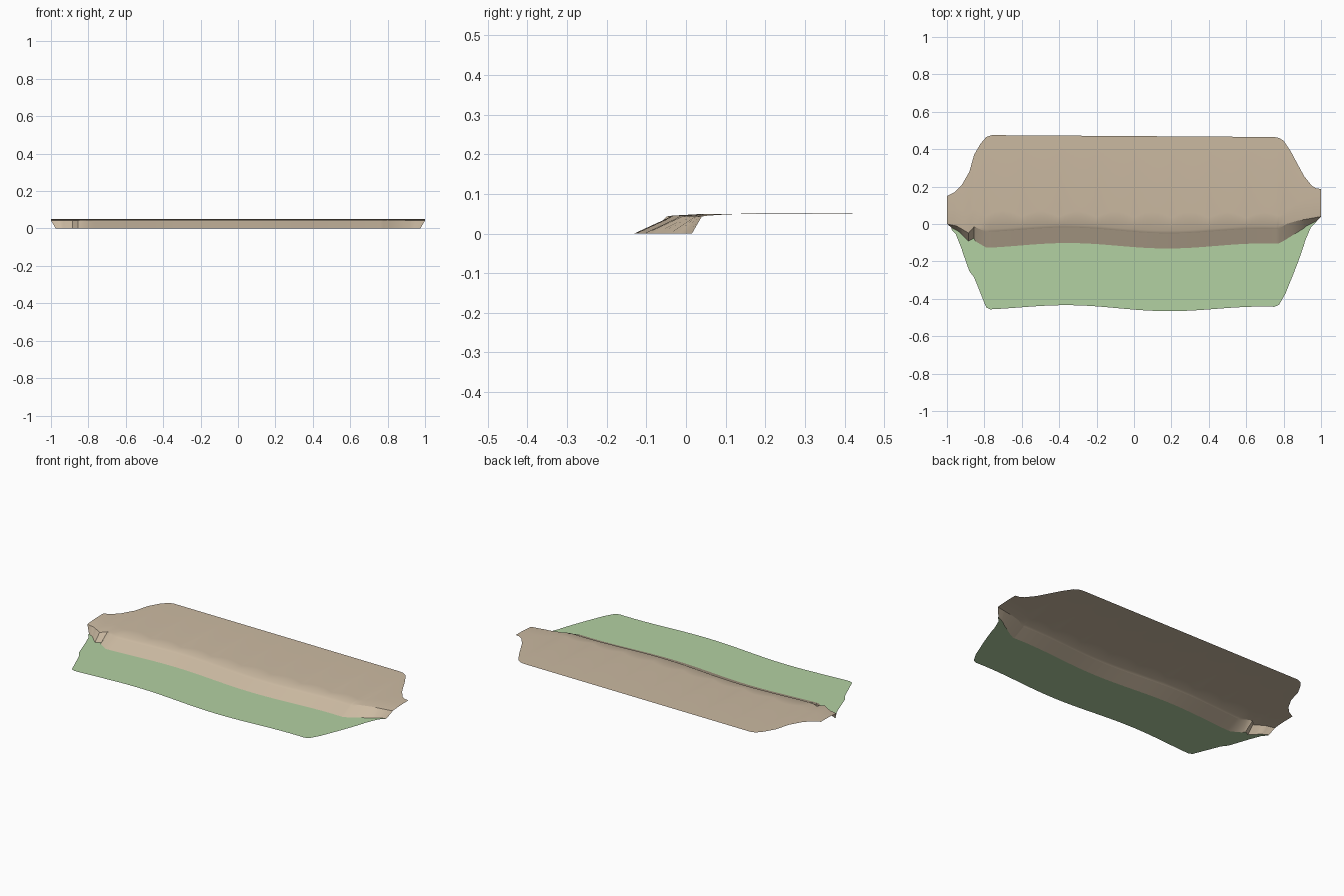
import bpy, math

cube = bpy.data.objects.get("Cube")
if cube:
    bpy.data.objects.remove(cube, do_unlink=True)


def material(name, color):
    m = bpy.data.materials.new(name)
    m.use_nodes = True
    m.diffuse_color = (*color, 1)
    m.node_tree.nodes["Principled BSDF"].inputs["Base Color"].default_value = (*color, 1)
    return m


sand = material("sand tan", (0.60, 0.49, 0.36))
grass = material("grass green", (0.45, 0.64, 0.36))


def lerp(points, x):
    for (a, p), (b, q) in zip(points, points[1:]):
        if x <= b:
            return p + (q - p) * max(0, x - a) / (b - a)
    return points[-1][1]


def wave(x):
    """Gentle meander, fading out at both ends."""
    fade = min(1, max(0, (0.9 - abs(x)) / 0.12))
    return 0.014 * fade * math.cos(math.tau * (x + 0.35) / 1.05)


# Outlines seen from above, as (x, y)
BACK = [(-1, .15), (-.96, .17), (-.92, .21), (-.88, .28), (-.855, .37), (-.82, .43),
        (-.79, .465), (-.76, .475), (.75, .465), (.775, .46), (.8, .445), (.84, .385),
        (.88, .31), (.91, .255), (.95, .205), (.975, .19), (1, .187)]
FRONT = [(-1, -.03), (-.97, -.055), (-.93, -.13), (-.88, -.25), (-.855, -.28),
         (-.79, -.435), (-.77, -.445), (.75, -.456), (.775, -.445), (.81, -.38),
         (.86, -.25), (.92, -.09), (.96, -.02), (1, .012)]
TOE = [(-1, -.02), (-.95, -.04), (-.885, -.09), (-.855, -.07), (-.85, -.085),
       (-.79, -.115), (.77, -.118), (.8, -.1), (.86, -.055), (.93, -.01), (1, .015)]
BRINK = [(-1, 0), (-.95, -.01), (-.885, -.047), (-.855, -.01), (-.79, -.03),
         (.77, -.04), (.82, -.005), (.88, .018), (1, .04)]

keys = {x for line in (BACK, FRONT, TOE, BRINK) for x, _ in line}
columns = sorted(keys | {i / 50 for i in range(-38, 39)})


def flare(x):
    """Pull the foot of the bank inward at the two ends."""
    return x - math.copysign(max(0, abs(x) - 0.9) * 0.25, x)


def front_row(x):
    return (flare(x), min(lerp(FRONT, x) + wave(x), lerp(TOE, x) + wave(x) - 0.002), 0)


def toe_row(x):
    return (flare(x), lerp(TOE, x) + wave(x), 0)


def brink_row(x):
    return (x, lerp(BRINK, x) + wave(x), 0.037 if abs(x) < 0.8 else 0.043)


def shoulder_row(x):
    return (x, lerp(BRINK, x) + wave(x) + 0.014, 0.045)


def scallop_row(x):
    # shallow repeating lobes where the bank rolls onto the plateau
    lobe = abs(math.sin(math.pi * x / 0.2))
    return (x, lerp(BRINK, x) + 0.07 + 0.03 * lobe, 0.049)


def back_row(x):
    return (x, lerp(BACK, x), 0.05)


def sheet(name, rows, mat):
    """Loft a thin surface through rows listed from front to back."""
    n = len(columns)
    verts = [row(x) for row in rows for x in columns]
    faces = [(r * n + i, r * n + i + 1, (r + 1) * n + i + 1, (r + 1) * n + i)
             for r in range(len(rows) - 1) for i in range(n - 1)]
    mesh = bpy.data.meshes.new(name)
    mesh.from_pydata(verts, [], faces)
    mesh.materials.append(mat)
    obj = bpy.data.objects.new(name, mesh)
    bpy.context.collection.objects.link(obj)
    bpy.ops.object.select_all(action="DESELECT")
    obj.select_set(True)
    bpy.context.view_layer.objects.active = obj
    bpy.ops.object.shade_smooth_by_angle(angle=math.radians(30))


# Low ground, sloping bank and upper ground
sheet("lower_ground", [front_row, toe_row], grass)
sheet("bank", [toe_row, brink_row], sand)
sheet("upper_ground", [brink_row, shoulder_row, scallop_row, back_row], sand)
